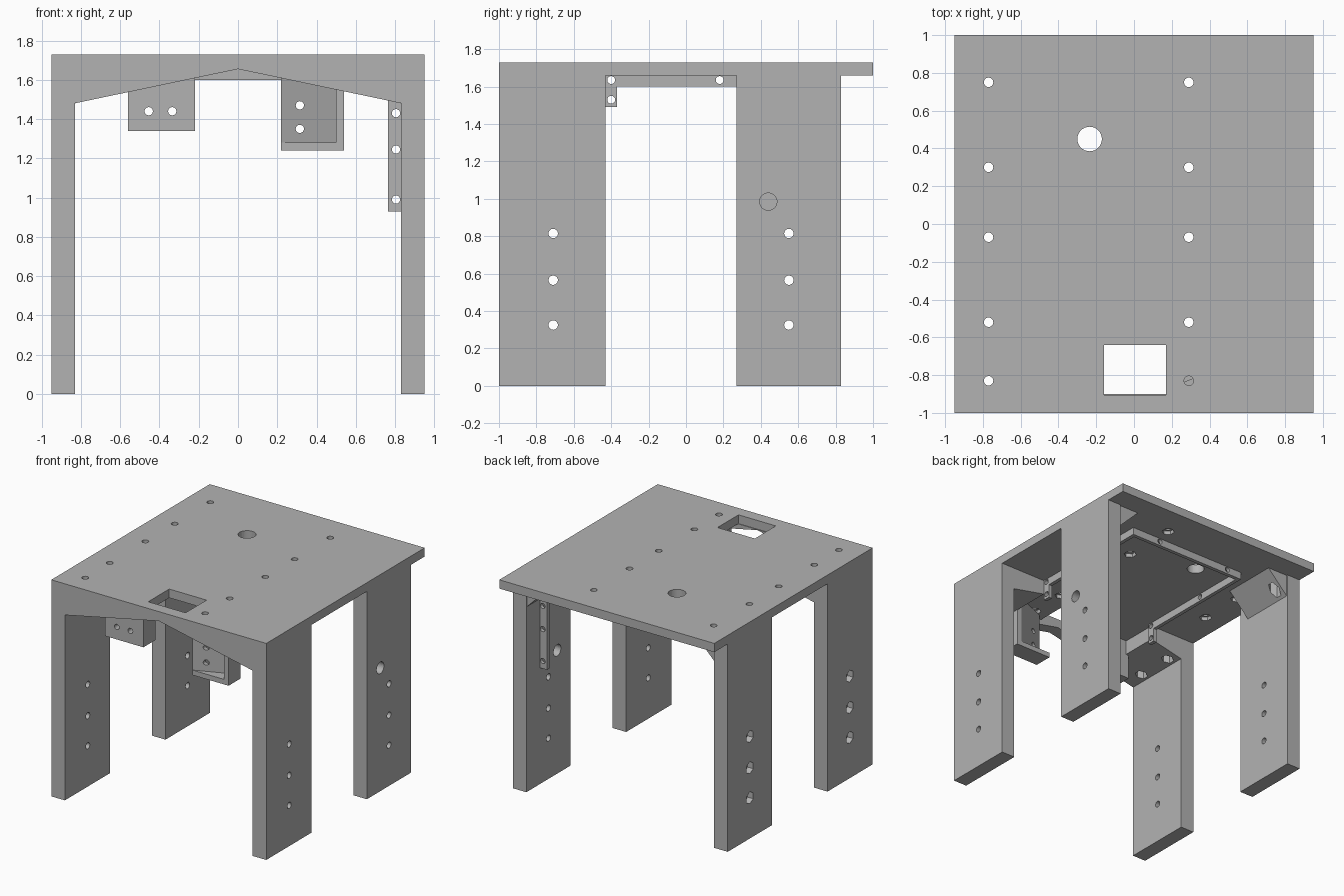
import bpy, bmesh, math
from mathutils import Matrix, Vector

if "Cube" in bpy.data.objects:
    bpy.data.objects.remove(bpy.data.objects["Cube"], do_unlink=True)

grey = bpy.data.materials.new("plain grey")
grey.use_nodes = True
grey.diffuse_color = (0.45, 0.45, 0.45, 1)
grey.node_tree.nodes["Principled BSDF"].inputs["Base Color"].default_value = (0.45, 0.45, 0.45, 1)


def finish(name, bm):
    bmesh.ops.recalc_face_normals(bm, faces=bm.faces)
    mesh = bpy.data.meshes.new(name)
    bm.to_mesh(mesh)
    bm.free()
    mesh.materials.append(grey)
    ob = bpy.data.objects.new(name, mesh)
    bpy.context.scene.collection.objects.link(ob)
    return ob


def box(name, x, y, z):
    """Box from three (low, high) ranges."""
    return prism(name, [(x[0], z[0]), (x[1], z[0]), (x[1], z[1]), (x[0], z[1])], y)


def prism(name, profile, y):
    """Extrude an x-z outline along y."""
    bm = bmesh.new()
    face = bm.faces.new([bm.verts.new((px, y[0], pz)) for px, pz in profile])
    new = bmesh.ops.extrude_face_region(bm, geom=[face])["geom"]
    bmesh.ops.translate(bm, vec=(0, y[1] - y[0], 0),
                        verts=[v for v in new if isinstance(v, bmesh.types.BMVert)])
    return finish(name, bm)


def rod(axis, start, length, radius, sides=24):
    """Cylinder cutter along an axis, beginning at start."""
    direction = Vector({"x": (1, 0, 0), "y": (0, 1, 0), "z": (0, 0, 1)}[axis])
    turn = direction.to_track_quat("Z", "Y").to_matrix().to_4x4()
    bm = bmesh.new()
    bmesh.ops.create_cone(bm, cap_ends=True, segments=sides, radius1=radius, radius2=radius,
                          depth=length,
                          matrix=Matrix.Translation(Vector(start) + direction * length / 2) @ turn)
    return finish("cutter", bm)


def cut(ob, cutters):
    """Subtract each cutter in turn, then drop it."""
    for c in cutters:
        c.hide_render = True
        mod = ob.modifiers.new("hole", "BOOLEAN")
        mod.operation, mod.solver, mod.object = "DIFFERENCE", "EXACT", c
        dg = bpy.context.evaluated_depsgraph_get()
        mesh = bpy.data.meshes.new_from_object(ob.evaluated_get(dg))
        ob.modifiers.clear()
        ob.data = mesh
        bpy.data.objects.remove(c, do_unlink=True)
    return ob


W, LEG, TOP, UNDER = 0.95, 0.83, 1.73, 1.66
INNER = 0.535                       # inner end of the haunches
FRONT, BACK = (-1, -0.43), (0.27, 0.83)


def slope(x):
    """Height of the gabled underside."""
    return 1.655 - 0.21 * abs(x)


def bolts(places):
    """Round bolt holes with hexagonal nut pockets below."""
    out = []
    for x, y in places:
        out.append(rod("z", (x, y, 1.2), 0.6, 0.025))
        out.append(rod("z", (x, y, 1.2), 0.49, 0.048, 6))
    return out


# Table top with bolt holes, cable hole and rectangular opening
left_bolts = [(-0.77, y) for y in (0.75, 0.3, -0.07, -0.52, -0.83)]
right_bolts = [(0.29, y) for _, y in left_bolts]
top = box("table_top", (-W, W), (-1, 1), (UNDER, TOP))
cut(top, bolts(left_bolts + right_bolts)
    + [rod("z", (-0.235, 0.45, 1.5), 0.4, 0.065, 32),
       box("cutter", (-0.16, 0.17), (-0.905, -0.64), (1.5, 1.9))])

# Four legs with side holes
for side, side_name in ((-1, "right"), (1, "left")):
    for span, end, hole_y in ((FRONT, "front", -0.71), (BACK, "back", 0.55)):
        leg = box(f"{end}_{side_name}_leg", sorted((side * LEG, side * W)), span, (0, UNDER))
        holes = []
        for z in (0.325, 0.565, 0.815):
            holes.append(rod("x", (side * 0.89 - 0.2, hole_y, z), 0.4, 0.025))
            if side < 0:
                holes.append(rod("x", (-1.1, hole_y, z), 0.2, 0.048, 6))
        if side > 0 and end == "back":
            holes.append(rod("x", (0.7, 0.44, 0.985), 0.4, 0.046, 32))
        cut(leg, holes)

    # Sloping haunch beside the front leg
    haunch = prism(f"front_{side_name}_haunch",
                   [(side * INNER, slope(INNER)), (side * LEG, slope(LEG)),
                    (side * LEG, UNDER), (side * INNER, UNDER)], FRONT)
    # Diagonal gusset beside the back leg
    gusset = prism(f"back_{side_name}_gusset",
                   [(side * LEG, 1.48), (side * LEG, UNDER), (side * 0.65, UNDER)], (0.36, 0.82))
    if side < 0:
        cut(haunch, bolts([p for p in left_bolts if p[1] < -0.5]))
        cut(gusset, bolts(left_bolts[:1]))

    # Side rail with a short drop strip
    xs = sorted((side * 0.505, side * INNER))
    rail = box(f"{side_name}_rail", xs, (-0.37, 0.63), (1.6, UNDER))
    cut(rail, [rod("x", (side * 0.52 - 0.1, 0.18, 1.635), 0.2, 0.021)])
    drop = box(f"{side_name}_drop_strip", xs, (-0.43, -0.37), (1.49, UNDER))
    cut(drop, [rod("x", (side * 0.52 - 0.1, -0.4, z), 0.2, 0.021) for z in (1.53, 1.635)])

# Gabled front apron between the haunches
prism("front_apron", [(-INNER, slope(INNER)), (0, slope(0)), (INNER, slope(INNER)),
                      (INNER, UNDER), (-INNER, UNDER)], (-1, -0.9))

# Back rail
back_rail = box("back_rail", (-0.505, 0.505), (0.6, 0.63), (1.6, UNDER))
cut(back_rail, [rod("y", (x, 0.5, 1.635), 0.3, 0.021) for x in (-0.4, 0.27)])

# Upright cable strip inside the back leg
strip = box("leg_strip", (0.765, LEG), (0.63, 0.66), (0.93, UNDER))
cut(strip, [rod("y", (0.805, 0.5, z), 0.3, 0.021) for z in (0.99, 1.245, 1.43)])

# Solid hanging block
block = box("hanging_block", (-0.56, -0.22), (-0.88, -0.73), (1.34, UNDER))
cut(block, [rod("y", (x, -1, 1.44), 0.4, 0.021) for x in (-0.455, -0.335)])

# Open hanging bracket: floor, side wall and diagonal plate
box("bracket_floor", (0.22, 0.54), (-0.89, -0.74), (1.24, 1.28))
box("bracket_wall", (0.5, 0.54), (-0.89, -0.74), (1.28, UNDER))
bm = bmesh.new()
face = bm.faces.new([bm.verts.new((x, y, 1.28)) for x, y in
                     ((0.22, -0.89), (0.5, -0.775), (0.5, -0.74), (0.22, -0.855))])
new = bmesh.ops.extrude_face_region(bm, geom=[face])["geom"]
bmesh.ops.translate(bm, vec=(0, 0, UNDER - 1.28),
                    verts=[v for v in new if isinstance(v, bmesh.types.BMVert)])
plate = finish("bracket_plate", bm)
cut(plate, [rod("y", (0.315, -1, z), 0.4, 0.021) for z in (1.35, 1.47)])
